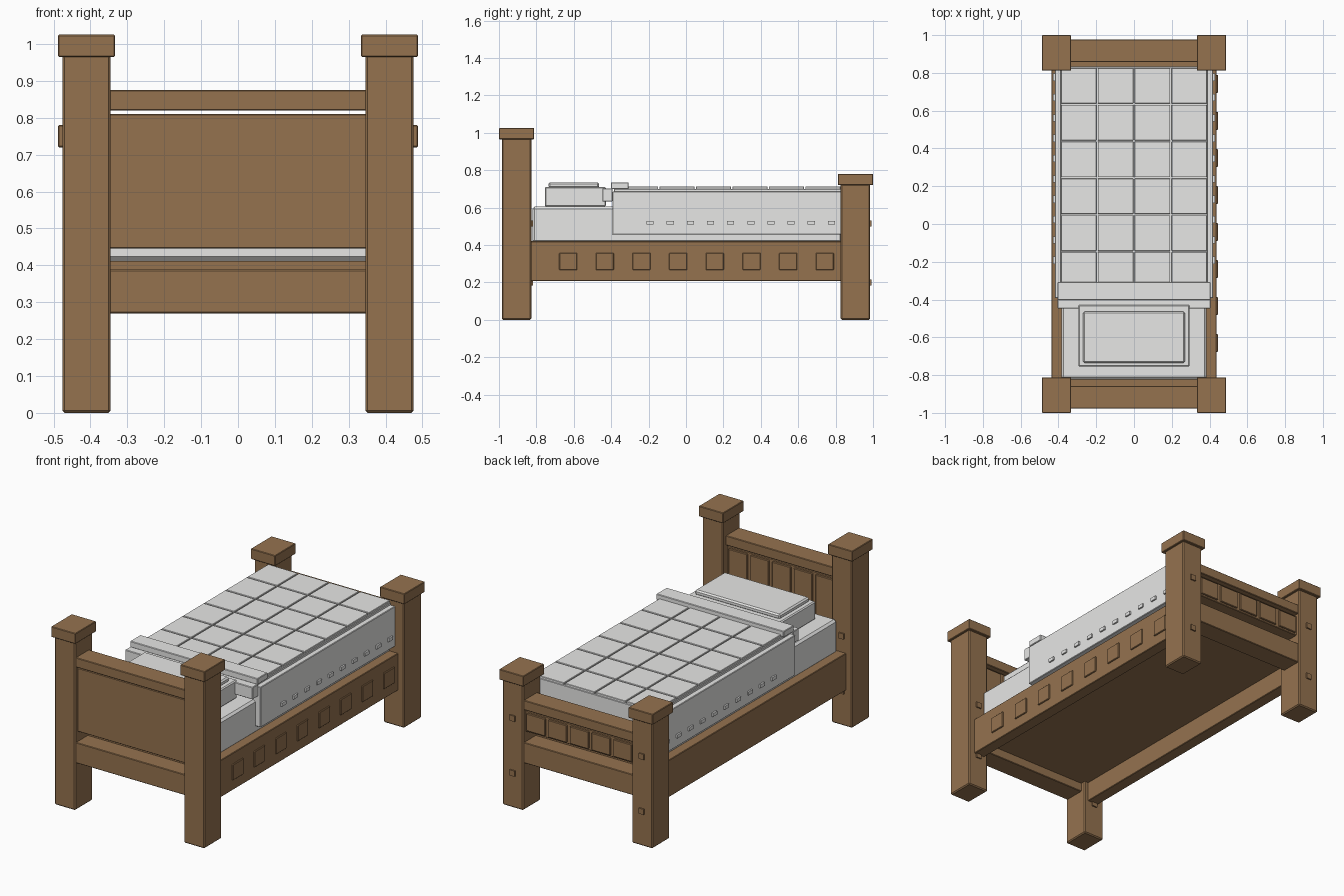
import bpy

cube = bpy.data.objects.get("Cube")
if cube:
    bpy.data.objects.remove(cube, do_unlink=True)


def material(name, rgb):
    m = bpy.data.materials.new(name)
    m.use_nodes = True
    m.diffuse_color = (*rgb, 1)
    m.node_tree.nodes["Principled BSDF"].inputs["Base Color"].default_value = (*rgb, 1)
    return m


WOOD = material("warm brown wood", (0.3, 0.17, 0.078))
LINEN = material("light grey linen", (0.8, 0.8, 0.79))


def box(name, x, y, z, mat=WOOD, bevel=0.003):
    """Box between (low, high) pairs, with slightly chamfered edges."""
    spans = (x, y, z)
    bpy.ops.mesh.primitive_cube_add(size=1, location=[(a + b) / 2 for a, b in spans])
    ob = bpy.context.object
    ob.name = name
    ob.scale = [b - a for a, b in spans]
    bpy.ops.object.transform_apply(location=False, rotation=False, scale=True)
    ob.data.materials.append(mat)
    if bevel:
        mod = ob.modifiers.new("chamfer", "BEVEL")
        mod.width = bevel
        mod.segments = 1
    return ob


def around(centre, half):
    return (centre - half, centre + half)


# Bed ends: posts with caps and pegs, rails, board and raised panels
def bed_end(name, side, post_top):
    yc = side * 0.906
    for label, sx in (("left", 1), ("right", -1)):
        xc = sx * 0.4105
        box(f"{name}_{label}_post", around(xc, 0.0655), around(yc, 0.079), (0, post_top), bevel=0.006)
        box(f"{name}_{label}_cap", around(xc, 0.0775), around(yc, 0.094), (post_top - 0.005, post_top + 0.055))
        for z in (0.2, 0.515):
            box(f"{name}_{label}_peg", around(xc, 0.016), (yc + 0.075, yc + 0.087), around(z, 0.016), bevel=0)
    inner = (-0.35, 0.35)
    yr = side * 0.917
    top = post_top - 0.095
    box(f"{name}_top_rail", inner, around(yr, 0.06), (top - 0.055, top))
    box(f"{name}_lower_rail", inner, around(yr, 0.06), (0.27, 0.388))
    box(f"{name}_board", inner, around(yr, 0.044), (0.445, top - 0.065))
    for i in range(5):
        box(f"{name}_panel", around((i - 2) * 0.138, 0.059), (yr + 0.042, yr + 0.054),
            (0.455, top - 0.075))


bed_end("headboard", -1, 0.97)
bed_end("footboard", 1, 0.725)

# Side rails and the base they carry
for label, sx in (("left", 1), ("right", -1)):
    box(f"{label}_side_rail", around(sx * 0.403, 0.034), (-0.84, 0.84), (0.207, 0.42))
for i in range(8):
    box("left_rail_panel", (0.43, 0.444), around(-0.63 + i * 0.196, 0.048), around(0.312, 0.046))
box("bed_base", (-0.375, 0.375), (-0.87, 0.87), (0.32, 0.412), bevel=0)

# Mattress and blanket
box("mattress", around(0, 0.385), (-0.822, 0.835), (0.412, 0.605), LINEN, 0.012)
box("blanket", around(0, 0.419), (-0.393, 0.828), (0.455, 0.686), LINEN)
box("blanket_top", around(0, 0.39), (-0.385, 0.828), (0.68, 0.7), LINEN)

# Quilted squares, four by six
PITCH = 0.195
for col in range(4):
    for row in range(6):
        box("quilt_square", around((col - 1.5) * PITCH, 0.094), around(0.732 - row * PITCH, 0.094),
            (0.696, 0.712), LINEN, 0.002)

# Stitches along both blanket sides
for sx in (1, -1):
    for i in range(10):
        box("blanket_stitch", around(sx * 0.42, 0.008), around(-0.192 + i * 0.1077, 0.019),
            around(0.518, 0.01), LINEN, 0)

# Turned-down sheet over the blanket edge
box("sheet_fold", around(0, 0.405), (-0.402, -0.308), (0.7, 0.735), LINEN)
box("sheet_fold_front", around(0, 0.405), (-0.447, -0.393), (0.632, 0.702), LINEN)

# Pillow with a raised centre
box("pillow", around(0, 0.295), (-0.755, -0.428), (0.605, 0.71), LINEN, 0.006)
box("pillow_centre", around(0, 0.27), (-0.735, -0.464), (0.705, 0.735), LINEN, 0.008)
